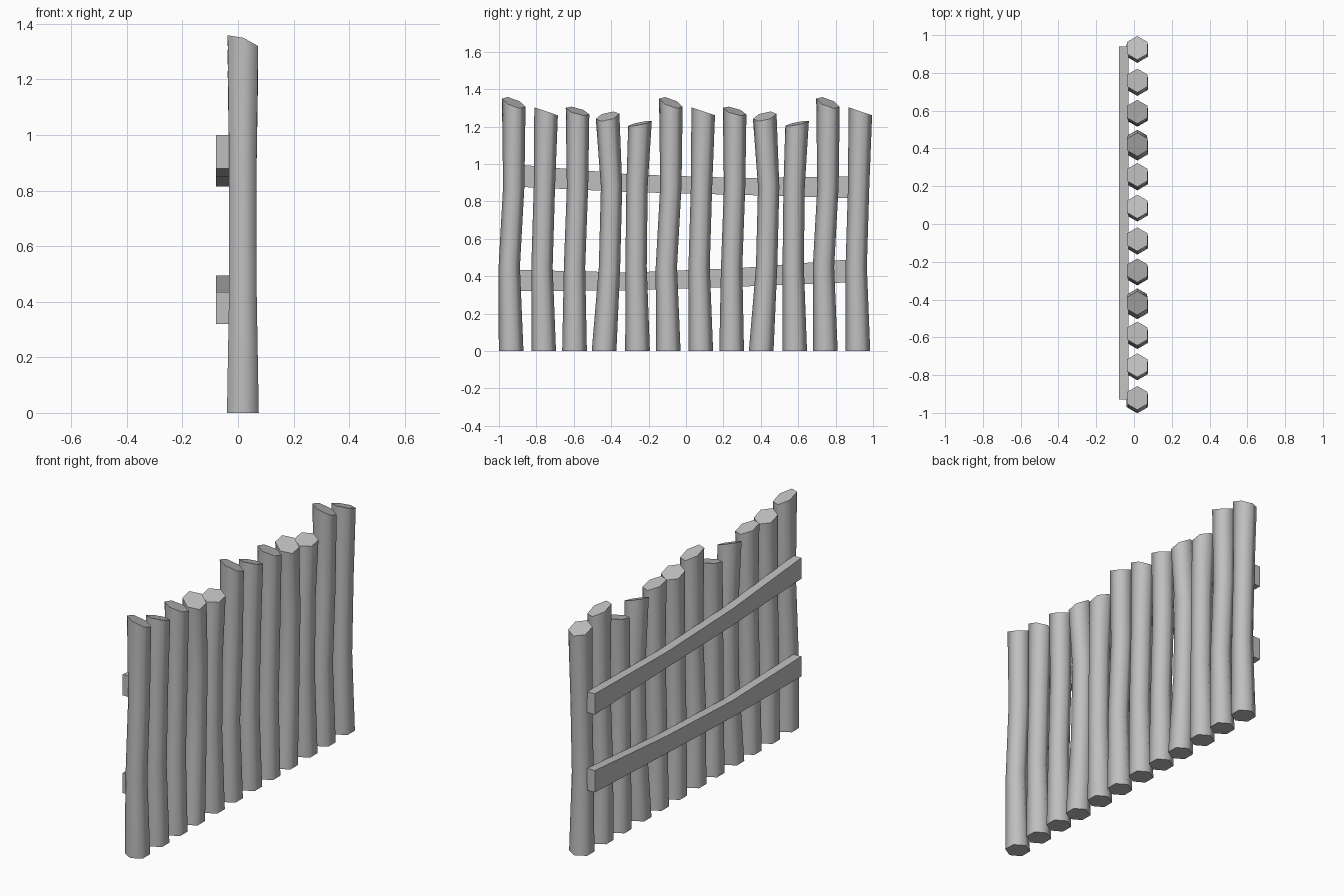
import bpy, bmesh
from math import sin, cos, tau

cube = bpy.data.objects.get("Cube")
if cube:
    bpy.data.objects.remove(cube)

wood = bpy.data.materials.new("grey_wood")
wood.use_nodes = True
colour = (0.52, 0.52, 0.52, 1)
wood.diffuse_color = colour
wood.node_tree.nodes["Principled BSDF"].inputs["Base Color"].default_value = colour


def finish(bm, name):
    bmesh.ops.recalc_face_normals(bm, faces=bm.faces[:])
    mesh = bpy.data.meshes.new(name)
    bm.to_mesh(mesh)
    bm.free()
    mesh.materials.append(wood)
    bpy.context.collection.objects.link(bpy.data.objects.new(name, mesh))


def loft(bm, rings):
    """Skin a list of vertex rings and cap both ends with flat faces."""
    n = len(rings[0])
    for low, high in zip(rings, rings[1:]):
        for i in range(n):
            j = (i + 1) % n
            bm.faces.new((low[i], low[j], high[j], high[i]))
    return [bm.faces.new(rings[0]), bm.faces.new(rings[-1])]


POST_X = 0.0175
RADII = (0.066, 0.057, 0.057, 0.063)


def make_post(name, shift, centres, top, slope_x, slope_y):
    """Crooked six-sided log with a slanted cut at the top."""
    bm = bmesh.new()
    rings = []
    for k, (y, z, r) in enumerate(zip(centres, (0, 0.45, 0.88, top), RADII)):
        ring = []
        for i in range(6):
            dx, dy = r * sin(tau * i / 6), r * cos(tau * i / 6)
            tilt = slope_x * dx + slope_y * dy if k == 3 else 0
            ring.append(bm.verts.new((POST_X + dx, y + shift + dy, z + tilt)))
        rings.append(ring)
    caps = loft(bm, rings)
    # Round sides, crisp cut ends
    for face in bm.faces:
        face.smooth = face not in caps
    for cap in caps:
        for edge in cap.edges:
            edge.smooth = False
    finish(bm, name)


# Five log shapes: centre line y at four heights, top height, cut slopes
SHAPES = [
    ((-0.935, -0.945, -0.921, -0.921), 1.328, -0.35, -0.35),
    ((-0.761, -0.770, -0.757, -0.748), 1.282, 0.0, -0.34),
    ((-0.596, -0.596, -0.580, -0.580), 1.283, -0.28, -0.28),
    ((-0.438, -0.409, -0.398, -0.419), 1.255, -0.35, 0.22),
    ((-0.259, -0.267, -0.262, -0.246), 1.217, -0.12, 0.20),
]

# The shapes repeat along the fence
for i in range(12):
    make_post(f"post_{i + 1}", 0.84 * (i // 5), *SHAPES[i % 5])


def make_rail(name, stations):
    """Slightly bent plank behind the posts; stations are (y, low z, high z)."""
    bm = bmesh.new()
    rings = [[bm.verts.new((x, y, z)) for x, z in
              ((-0.08, lo), (-0.03, lo), (-0.03, hi), (-0.08, hi))]
             for y, lo, hi in stations]
    loft(bm, rings)
    finish(bm, name)


make_rail("upper_rail", [(-0.93, 0.88, 1.0), (-0.3, 0.85, 0.945),
                         (0.3, 0.835, 0.925), (0.94, 0.815, 0.935)])
make_rail("lower_rail", [(-0.93, 0.32, 0.435), (-0.3, 0.325, 0.42),
                         (0.3, 0.345, 0.445), (0.94, 0.37, 0.495)])
